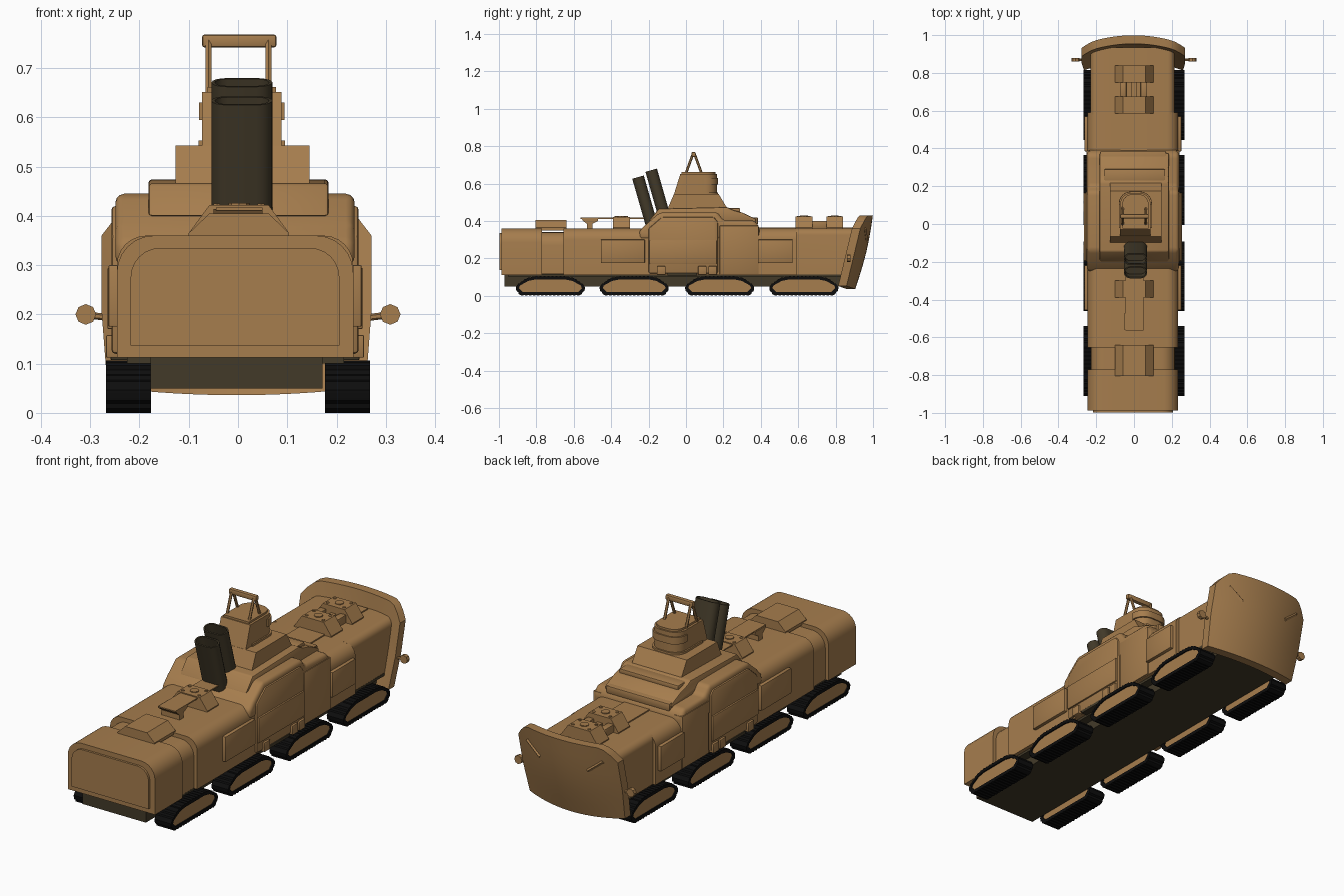
import bpy, bmesh, math
from mathutils import Vector, Matrix

if "Cube" in bpy.data.objects:
    bpy.data.objects.remove(bpy.data.objects["Cube"])


def material(name, rgb):
    m = bpy.data.materials.new(name)
    m.diffuse_color = (*rgb, 1)
    m.use_nodes = True
    m.node_tree.nodes["Principled BSDF"].inputs["Base Color"].default_value = m.diffuse_color
    return m


TAN = material("desert_tan", (0.38, 0.205, 0.075))
DARK = material("dark_umber", (0.055, 0.042, 0.022))
BLACK = material("rubber_black", (0.004, 0.004, 0.004))
CX = -0.006          # hull centre line


def finish(name, bm, mat):
    bmesh.ops.recalc_face_normals(bm, faces=bm.faces)
    me = bpy.data.meshes.new(name)
    bm.to_mesh(me)
    bm.free()
    me.materials.append(mat)
    ob = bpy.data.objects.new(name, me)
    bpy.context.collection.objects.link(ob)
    bpy.ops.object.select_all(action='DESELECT')
    ob.select_set(True)
    bpy.context.view_layer.objects.active = ob
    bpy.ops.object.shade_smooth_by_angle(angle=math.radians(30))
    return ob


def prism(name, pts, axis, a, b, mat=TAN, bevel=0, segs=2, adjust=None):
    """Extrude a profile: axis x takes (y,z), y takes (x,z), z takes (x,y)."""
    put = {'x': lambda p, t: (t, p[0], p[1]),
           'y': lambda p, t: (p[0], t, p[1]),
           'z': lambda p, t: (p[0], p[1], t)}[axis]
    bm = bmesh.new()
    lo = [bm.verts.new(put(p, a)) for p in pts]
    hi = [bm.verts.new(put(p, b)) for p in pts]
    bm.faces.new(lo)
    bm.faces.new(hi)
    for i in range(len(pts)):
        j = (i + 1) % len(pts)
        bm.faces.new((lo[i], lo[j], hi[j], hi[i]))
    if adjust:
        for v in bm.verts:
            adjust(v.co)
    bmesh.ops.recalc_face_normals(bm, faces=bm.faces)
    if bevel:
        bmesh.ops.bevel(bm, geom=bm.edges[:], offset=bevel, segments=segs,
                        profile=0.5, affect='EDGES')
    return finish(name, bm, mat)


def box(name, x0, x1, y0, y1, z0, z1, mat=TAN, bevel=0, adjust=None):
    return prism(name, [(x0, y0), (x1, y0), (x1, y1), (x0, y1)], 'z', z0, z1, mat, bevel, 2, adjust)


def arch(x0, x1, z0, z1, r, n=6):
    """Rectangle with rounded upper corners."""
    pts = [(x0, z0), (x1, z0)]
    for cx, start in ((x1 - r, 0), (x0 + r, math.pi / 2)):
        for i in range(n + 1):
            t = start + i * math.pi / 2 / n
            pts.append((cx + r * math.cos(t), z1 - r + r * math.sin(t)))
    return pts


def rod(name, p, q, r, sides=8, mat=TAN):
    p, q = Vector(p), Vector(q)
    bm = bmesh.new()
    rot = (q - p).to_track_quat('Z', 'Y').to_matrix().to_4x4()
    bmesh.ops.create_cone(bm, cap_ends=True, segments=sides, radius1=r, radius2=r, depth=(q - p).length,
                          matrix=Matrix.Translation((p + q) / 2) @ rot)
    return finish(name, bm, mat)


# Hull: front pod, waist groove, middle and rear section
prism("front_pod", arch(CX - .24, CX + .24, .112, .36, .075), 'y', -.987, -.77)
prism("front_panel", arch(CX - .212, CX + .212, .137, .335, .06), 'y', -.998, -.98)
prism("waist", arch(CX - .222, CX + .222, .115, .34, .07), 'y', -.78, -.65)
prism("middle_hull", arch(CX - .24, CX + .24, .112, .36, .06), 'y', -.655, .59)


def slant(co):
    if co.y > .9:
        co.y -= (.36 - co.z) * .24


prism("rear_hull", arch(CX - .225, CX + .22, .112, .36, .035), 'y', .58, .935, adjust=slant)
box("undercarriage", -.178, .172, -.97, .85, .05, .115, DARK)
box("track_bay_roof", -.225, .215, -.95, .86, .1, .114, DARK)

# Superstructure
prism("superstructure", [(-.25, .30), (-.25, .345), (-.21, .385), (-.14, .445), (.17, .445), (.2, .402),
                         (.365, .402), (.392, .37), (.392, .3)], 'x', CX - .243, CX + .243, bevel=.018, segs=3)
prism("upper_deck", [(-.2, .40), (-.145, .466), (.22, .474), (.25, .458), (.3, .445), (.375, .41), (.375, .39)],
      'x', -.182, .184, bevel=.007)
box("deck_step", -.16, .165, .22, .29, .44, .468, bevel=.006)
box("deck_ledge", -.178, .17, .3, .385, .38, .418, bevel=.006)
for s in (-1, 1):
    side = "left" if s < 0 else "right"

    def plate(name, y0, y1, z0, z1, w, mat=TAN):
        x0, x1 = sorted((CX + s * .2, CX + s * w))
        return box(side + name, x0, x1, y0, y1, z0, z1, mat, .003)

    # Side armour and plates
    x0, x1 = sorted((CX + s * .2, CX + s * .251))
    prism(side + "_armour", [(-.2, .12), (.17, .12), (.17, .395), (.15, .42), (-.13, .42), (-.2, .36)],
          'x', x0, x1, bevel=.008)
    plate("_armour_skirt", -.195, .165, .17, .295, .259)
    plate("_shoulder", .18, .388, .115, .375, .246)
    plate("_front_plate", -.455, -.22, .175, .3, .257)
    plate("_rear_plate", .385, .57, .175, .3, .257)
    plate("_skirt_gap", -.1, .06, .107, .122, .253, DARK)
    for y in (-.155, .065, .12):
        plate("_skirt_lug", y, y + .045, .112, .158, .262)

# Turret with base, visor and mast
def lean_base(co):
    if co.z > .5:
        co.y += .035 if co.y < 0 else -.05


box("turret_base", -.127, .145, -.1, .225, .46, .543, adjust=lean_base)


def lean_turret(co):
    if co.z > .64 and co.y < 0:
        co.y += .035


prism("turret", arch(-.073, .088, -.065, .165, .06), 'z', .54, .652, adjust=lean_turret)
prism("turret_roof", arch(-.062, .077, -.025, .157, .052), 'z', .65, .662)
prism("turret_visor", arch(-.079, .094, .1, .171, .062), 'z', .595, .63)
prism("turret_collar", arch(-.08, .095, -.02, .172, .063), 'z', .54, .553)
for x in (-.06, .062):
    rod("mast_front_leg", (x, -.002, .65), (x, .038, .76), .007, 6)
    rod("mast_rear_leg", (x, .085, .65), (x, .045, .76), .007, 6)
box("mast_crossbar", -.073, .078, .03, .052, .742, .768, bevel=.005)

# Exhaust stacks: leaning capsule tubes with open tops
def stack(name, y0, z0, length):
    def ring(r, h):
        pts = []
        for cx, st in ((.008 + .03, -math.pi / 2), (.008 - .03, math.pi / 2)):
            for i in range(9):
                t = st + i * math.pi / 8
                pts.append((cx + r * math.cos(t), r * math.sin(t), h))
        return pts
    bm = bmesh.new()
    loops = [[bm.verts.new(p) for p in ring(r, h)] for r, h in
             ((.032, 0), (.032, length), (.025, length), (.025, length - .06))]
    for a, b in zip(loops, loops[1:]):
        for i in range(len(a)):
            j = (i + 1) % len(a)
            bm.faces.new((a[i], a[j], b[j], b[i]))
    bm.faces.new(loops[0])
    bm.faces.new(loops[-1])
    bm.transform(Matrix.Translation((0, y0, z0)) @ Matrix.Rotation(math.radians(16), 4, 'X'))
    finish(name, bm, DARK)


stack("front_exhaust", -.178, .36, .285)
stack("rear_exhaust", -.107, .395, .287)

# Deck hatches: trapezoid saddles with a round cap and four bolts
for y0, y1, z in ((-.39, -.3, .422), (.585, .675, .424), (.75, .84, .424), (-.805, -.64, .405)):
    prism("deck_hatch", [(-.1, .35), (.104, .35), (.104, .365), (.062, z), (-.058, z), (-.1, .365)], 'y', y0, y1)
    if y0 > -.5:
        ym = (y0 + y1) / 2
        rod("hatch_cap", (.002, ym, z - .01), (.002, ym, z + .004), .021)
        for dx in (-.045, .045):
            for dy in (-.028, .028):
                rod("hatch_bolt", (.002 + dx, ym + dy, z - .01), (.002 + dx, ym + dy, z + .003), .008, 6)
box("rear_walkway", -.072, .068, .39, .925, .355, .366)
for x in (-.075, .035):
    box("hatch_link", x, x + .035, .67, .755, .36, .4, bevel=.005)
box("walkway_spine", -.012, .016, .67, .755, .36, .39)
prism("gun_pedestal", [(-.55, .4), (-.53, .385), (-.53, .35), (-.5, .35), (-.5, .385), (-.47, .4), (-.47, .414),
                       (-.56, .414)], 'x', -.05, .05)
box("pedestal_rail", -.045, .05, -.565, -.21, .411, .417)

# Curved rear blade
def blade_point(u, k, back):
    top = .43 - .07 * max(0, (abs(u) - .72) / .28) ** 1.6
    bot = .036 + .016 * u * u
    z = bot + (top - bot) * k
    x = -.003 + u * (.262 + .012 * min(1, k * 2))
    y = .998 - .05 * u * u - .24 * (.425 - z) + .012 * math.sin(math.pi * k) * (1 - u * u)
    return (x, y - (.045 if back else 0), z)


bm = bmesh.new()
NU, NK = 20, 6
grid = [[[bm.verts.new(blade_point(-1 + 2 * i / NU, k / NK, b)) for k in range(NK + 1)]
         for i in range(NU + 1)] for b in (0, 1)]
for g in grid:
    for i in range(NU):
        for k in range(NK):
            bm.faces.new((g[i][k], g[i + 1][k], g[i + 1][k + 1], g[i][k + 1]))
f, b = grid
rim = [(i, 0) for i in range(NU)] + [(NU, k) for k in range(NK)] + \
      [(i, NK) for i in range(NU, 0, -1)] + [(0, k) for k in range(NK, 0, -1)]
for (i, k), (m, n) in zip(rim, rim[1:] + rim[:1]):
    bm.faces.new((f[i][k], f[m][n], b[m][n], b[i][k]))
finish("rear_blade", bm, TAN)
for s in (-1, 1):
    rod("blade_bar", blade_point(s * .48, .66, 0), blade_point(s * .76, .82, 0), .009, 4)
    rod("blade_lamp_arm", (s * .25, .87, .192), (s * .3, .87, .198), .007, 6)
    rod("blade_lamp", (s * .309, .86, .2), (s * .309, .88, .2), .021)

# Tracks: cleated belt ring around a tan wheel cover
OUT = [(-.16, .004), (.16, .004), (.184, .035), (.178, .055), (.13, .09), (.085, .102),
       (-.085, .102), (-.13, .09), (-.178, .055), (-.184, .035)]


def resample(pts, step):
    res = []
    for p, q in zip(pts, pts[1:] + pts[:1]):
        p, q = Vector(p), Vector(q)
        n = 2 * max(1, round((q - p).length / step / 2))
        d = (q - p).normalized()
        res += [(p.lerp(q, i / n), Vector((d.y, -d.x))) for i in range(n)]
    return res


def track(name, yc, x0, x1):
    bm = bmesh.new()
    rows = []
    for i, (p, nrm) in enumerate(resample(OUT, .011)):
        o = p + nrm * (.004 if i % 2 else 0)
        n = p - Vector((p.x * .085, (p.y - .053) * .3))
        rows.append([bm.verts.new((x, yc + c.x, c.y)) for x, c in ((x0, o), (x1, o), (x1, n), (x0, n))])
    for r, t in zip(rows, rows[1:] + rows[:1]):
        for a in range(4):
            c = (a + 1) % 4
            bm.faces.new((r[a], r[c], t[c], t[a]))
    finish(name + "_belt", bm, BLACK)
    inner = [(yc + y * .93, .053 + (z - .053) * .74) for y, z in OUT]
    prism(name + "_cover", inner, 'x', x0 + .006, x1 - .006)


for yc in (-.725, -.277, .18, .63):
    track("left_track", yc, -.268, -.177)
    track("right_track", yc, .177, .268)
